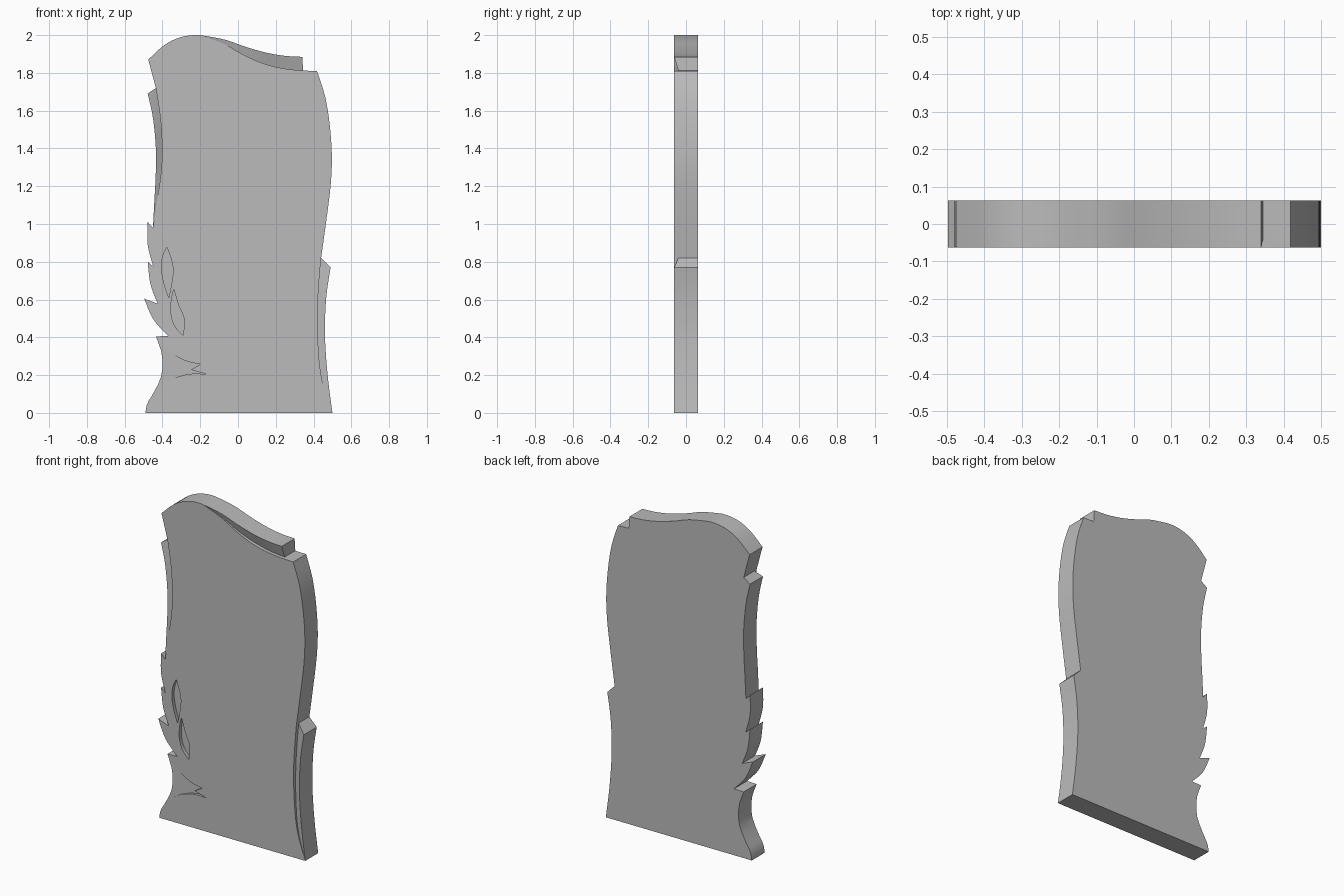
import bpy, bmesh

if "Cube" in bpy.data.objects:
    bpy.data.objects.remove(bpy.data.objects["Cube"])

H = 0.0625      # half thickness
D = 0.022       # depth of the carved steps

stone = bpy.data.materials.new("grey stone")
stone.diffuse_color = (0.5, 0.5, 0.5, 1)
stone.use_nodes = True
stone.node_tree.nodes["Principled BSDF"].inputs["Base Color"].default_value = stone.diffuse_color


def curve(pts, n=12):
    """Smooth Catmull-Rom curve through pts, n + 1 samples."""
    out, m = [], len(pts) - 1
    for k in range(n + 1):
        u = k / n * m
        i = min(int(u), m - 1)
        t = u - i
        a, b, c, d = (pts[max(0, min(m, j))] for j in (i - 1, i, i + 1, i + 2))
        out.append(tuple(round(0.5 * (2 * b[q] + (c[q] - a[q]) * t
                   + (2 * a[q] - 5 * b[q] + 4 * c[q] - d[q]) * t * t
                   + (3 * b[q] - a[q] - 3 * c[q] + d[q]) * t ** 3), 5) for q in (0, 1)))
    return out


def finish(bm, name):
    bmesh.ops.recalc_face_normals(bm, faces=bm.faces)
    me = bpy.data.meshes.new(name)
    bm.to_mesh(me)
    bm.free()
    me.materials.append(stone)
    ob = bpy.data.objects.new(name, me)
    bpy.context.collection.objects.link(ob)
    return ob


# Outline pieces, counter-clockwise seen from the front.
# A strip is a sloping band: (inner curve, outer curve, reversed fade)
right_strip = (curve([(.5, 0), (.453, .14), (.43, .28), (.42, .5), (.428, .68), (.44, .82)], 20),
               curve([(.5, 0), (.48, .15), (.466, .3), (.46, .45), (.468, .62), (.49, .77)], 20), False)
right_edge = curve([(.44, .82), (.465, 1.0), (.49, 1.2), (.497, 1.36), (.485, 1.53),
                    (.46, 1.68), (.418, 1.81)], 24)
top_strip = (curve([(.345, 1.812), (.25, 1.822), (.15, 1.845), (.04, 1.89), (-.07, 1.951),
                    (-.2, 2.0)], 24),
             curve([(.34, 1.885), (.25, 1.89), (.15, 1.907), (.04, 1.938), (-.07, 1.976),
                    (-.2, 2.0)], 24), True)
top_edge = curve([(-.2, 2.0), (-.26, 1.998), (-.33, 1.98), (-.4, 1.94), (-.475, 1.87)])
left_strip = (curve([(-.435, 1.72), (-.41, 1.55), (-.402, 1.38), (-.41, 1.25), (-.43, 1.12),
                     (-.45, .98)], 20),
              curve([(-.478, 1.69), (-.45, 1.56), (-.435, 1.4), (-.436, 1.25), (-.443, 1.12),
                     (-.45, .98)], 20), True)
leaf_edge = [(-.45, .98)]
for c in ([(-.478, 1.01), (-.478, .89), (-.449, .775)],
          [(-.478, .80), (-.463, .68), (-.425, .578)],
          [(-.497, .605), (-.448, .495), (-.37, .407)],
          [(-.435, .405), (-.403, .31), (-.405, .2), (-.445, .11), (-.48, .05), (-.49, 0)]):
    leaf_edge += curve(c)

# Headstone slab
bm = bmesh.new()
cache = {}


def v(p, y):
    key = (p[0], round(y, 5), p[1])
    if key not in cache:
        cache[key] = bm.verts.new(key)
    return cache[key]


def face(*vs):
    vs = list(dict.fromkeys(vs))
    if len(vs) > 2:
        bm.faces.new(vs)


front, back, deep = [], [], {}
strips = (right_strip, top_strip, left_strip)
for inner, outer, rev in strips:
    p = inner[0] if rev else inner[-1]
    deep[p] = -H + D


def wall(a, b):
    vs = [v(a, H), v(b, H)]
    if b in deep:
        vs.append(v(b, deep[b]))
    vs += [v(b, -H), v(a, -H)]
    if a in deep:
        vs.append(v(a, deep[a]))
    face(*vs)


def add_edge(pts):
    for a, b in zip(pts, pts[1:]):
        wall(a, b)
    front.extend(pts)
    back.extend(pts)


def add_strip(inner, outer, rev):
    n = len(inner) - 1
    ys = [-H + D * min(1, 1.6 * ((n - i) if rev else i) / n) for i in range(n + 1)]
    for i in range(n):
        a, b, c, d = inner[i], inner[i + 1], outer[i], outer[i + 1]
        face(v(c, H), v(d, H), v(d, -H), v(c, -H))
        # slope as triangles, then the step up to the front face
        face(v(a, ys[i]), v(c, -H), v(d, -H))
        face(v(a, ys[i]), v(d, -H), v(b, ys[i + 1]))
        face(v(a, -H), v(a, ys[i]), v(b, ys[i + 1]), v(b, -H))
    k = 0 if rev else n
    face(v(outer[k], H), v(inner[k], H), v(inner[k], ys[k]), v(outer[k], -H))
    front.extend(inner)
    back.extend(([inner[0]] if rev else []) + outer + ([] if rev else [inner[-1]]))


add_edge([(-.49, 0), (.5, 0)])
add_strip(*right_strip)
add_edge(right_edge)
add_edge([right_edge[-1], top_strip[0][0]])
add_strip(*top_strip)
add_edge(top_edge)
add_edge([top_edge[-1], left_strip[0][0]])
add_strip(*left_strip)
add_edge(leaf_edge)
face(*[v(p, -H) for p in front])
face(*[v(p, H) for p in back])
slab = finish(bm, "headstone_slab")


# Carved recesses
def carve(name, pts, floor):
    b = bmesh.new()
    pts = list(dict.fromkeys(pts))
    top = [b.verts.new((x, -.12, z)) for x, z in pts]
    low = [b.verts.new((x, floor(x), z)) for x, z in pts]
    b.faces.new(top)
    b.faces.new(low)
    for i in range(len(pts)):
        j = (i + 1) % len(pts)
        b.faces.new((top[i], top[j], low[j], low[i]))
    cutter = finish(b, name)
    cutter.hide_render = True
    mod = slab.modifiers.new(name, 'BOOLEAN')
    mod.operation, mod.solver, mod.object = 'DIFFERENCE', 'EXACT', cutter
    bpy.context.view_layer.objects.active = slab
    bpy.ops.object.modifier_apply(modifier=name)
    bpy.data.objects.remove(cutter)


carve("upper_leaf", curve([(-.376, .877), (-.35, .8), (-.345, .73), (-.366, .61)])
      + curve([(-.366, .61), (-.39, .68), (-.405, .76), (-.398, .83), (-.376, .877)]),
      lambda x: -H + D)
carve("lower_leaf", curve([(-.34, .655), (-.315, .57), (-.286, .5), (-.29, .41)])
      + curve([(-.29, .41), (-.335, .46), (-.355, .53), (-.352, .6), (-.34, .655)]),
      lambda x: -H + D)
carve("root_hollow", [(-.55, .412)] + curve([(-.43, .402), (-.36, .325), (-.285, .278), (-.2, .257)])
      + [(-.25, .228)] + curve([(-.165, .205), (-.25, .207), (-.34, .183), (-.41, .137), (-.452, .09)])
      + [(-.55, .09)], lambda x: -.0645 + .1 * (x + .43))

slab.select_set(True)
bpy.context.view_layer.objects.active = slab
bpy.ops.object.shade_smooth_by_angle(angle=0.5)
